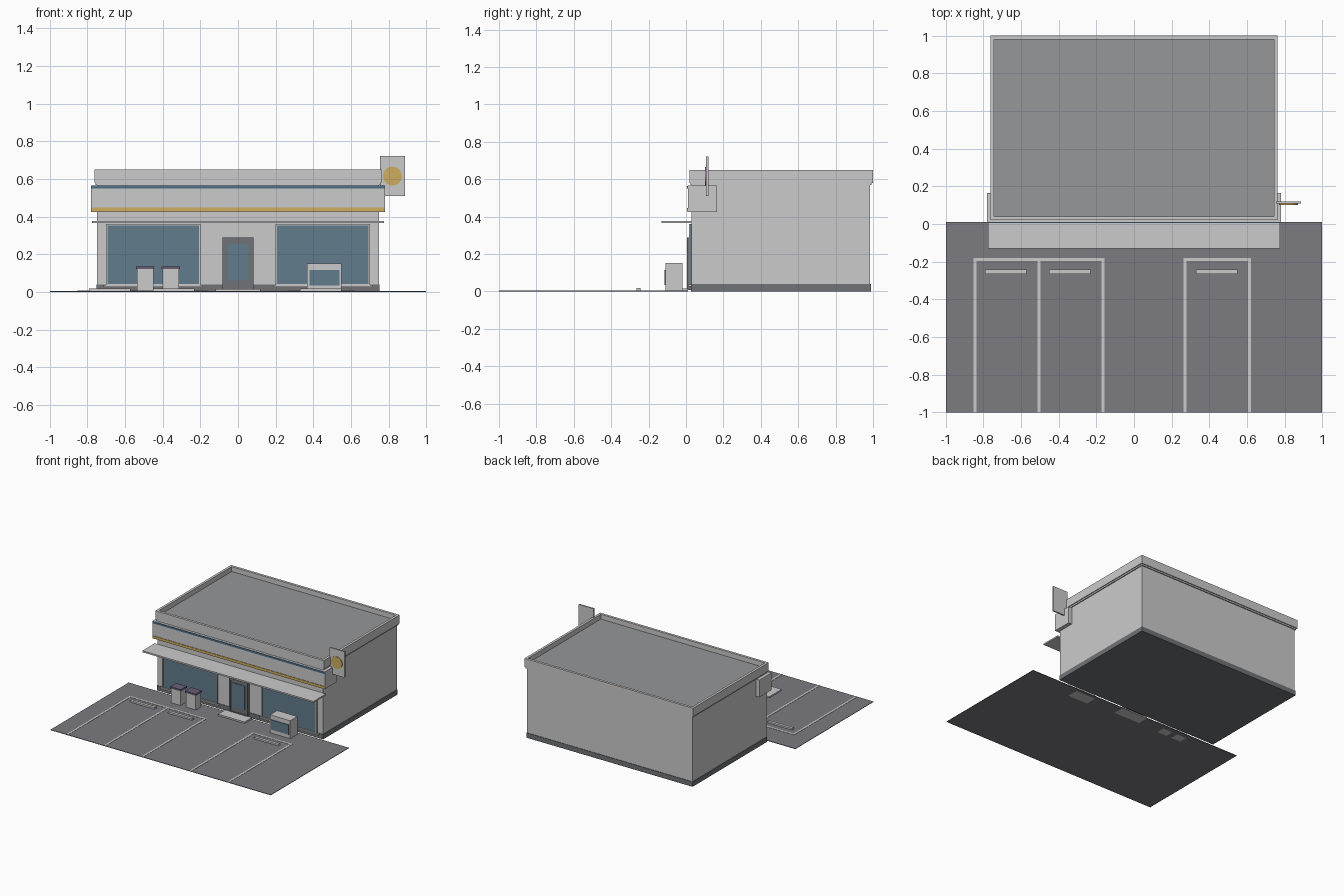
import bpy, bmesh, math
from mathutils import Matrix

if "Cube" in bpy.data.objects:
    bpy.data.objects.remove(bpy.data.objects["Cube"])


def material(name, rgb):
    m = bpy.data.materials.new(name)
    m.diffuse_color = (*rgb, 1)
    m.use_nodes = True
    m.node_tree.nodes["Principled BSDF"].inputs["Base Color"].default_value = m.diffuse_color
    return m


GLASS = material("glass_blue", (0.12, 0.2, 0.26))
GOLD = material("gold", (0.62, 0.42, 0.12))
BLUE = material("stripe_blue", (0.08, 0.16, 0.25))
ASPHALT = material("asphalt", (0.2, 0.2, 0.22))
ROOF = material("roof_grey", (0.3, 0.31, 0.32))
DARK = material("dark_grey", (0.16, 0.17, 0.18))
PURPLE = material("lid_purple", (0.14, 0.11, 0.18))


def finish(name, bm, mat):
    me = bpy.data.meshes.new(name)
    bm.to_mesh(me)
    bm.free()
    ob = bpy.data.objects.new(name, me)
    bpy.context.collection.objects.link(ob)
    if mat:
        me.materials.append(mat)
    return ob


def box(name, x, y, z, mat=None):
    """Box from (min, max) ranges on each axis."""
    bm = bmesh.new()
    size = [r[1] - r[0] for r in (x, y, z)]
    mid = [(r[0] + r[1]) / 2 for r in (x, y, z)]
    bmesh.ops.create_cube(bm, size=1, matrix=Matrix.Translation(mid) @ Matrix.Diagonal((*size, 1)))
    return finish(name, bm, mat)


def frame(name, x, z, y, t, mat=None):
    """Upright rectangular frame made of four bars."""
    for side, a, b in (("left", x[0], x[0] + t), ("right", x[1] - t, x[1])):
        box(f"{name}_{side}", (a, b), y, z, mat)
    for side, a, b in (("bottom", z[0], z[0] + t), ("top", z[1] - t, z[1])):
        box(f"{name}_{side}", (x[0] + t, x[1] - t), y, (a, b), mat)


# Building shell
box("walls", (-0.748, 0.748), (0.03, 0.985), (0.002, 0.575))
box("plinth", (-0.752, 0.752), (0.026, 0.989), (0, 0.04), DARK)
box("roof_slab", (-0.756, 0.756), (0.024, 0.993), (0.568, 0.58))
box("roof_deck", (-0.745, 0.745), (0.035, 0.985), (0.578, 0.61), ROOF)

# Parapet: ring around the roof
for s, n in ((-1, "left"), (1, "right")):
    box(f"parapet_{n}", sorted((s * 0.763, s * 0.743)), (0.02, 1.0), (0.58, 0.65))
box("parapet_front", (-0.743, 0.743), (0.02, 0.04), (0.58, 0.65))
box("parapet_back", (-0.743, 0.743), (0.98, 1.0), (0.58, 0.65))

# Fascia board with colour stripes, and canopy
box("fascia", (-0.78, 0.78), (0.01, 0.165), (0.425, 0.566))
box("fascia_stripe_top", (-0.778, 0.778), (0.006, 0.012), (0.549, 0.565), BLUE)
box("fascia_stripe_bottom", (-0.778, 0.778), (0.006, 0.012), (0.426, 0.447), GOLD)
box("canopy", (-0.775, 0.775), (-0.13, 0.03), (0.365, 0.377))

# Shop windows
for s, n in ((-1, "left"), (1, "right")):
    x = sorted((s * 0.2, s * 0.7))
    box(f"window_glass_{n}", x, (0.022, 0.032), (0.035, 0.358), GLASS)
    frame(f"window_frame_{n}", x, (0.035, 0.36), (0.016, 0.032), 0.008)
    box(f"window_sill_{n}", (x[0] - 0.015, x[1] + 0.015), (0.01, 0.032), (0.027, 0.037))

# Door and step
frame("door_frame", (-0.083, 0.083), (0.008, 0.288), (0.005, 0.03), 0.012, DARK)
box("door_leaf", (-0.071, 0.071), (0.012, 0.03), (0.02, 0.276), DARK)
box("door_glass", (-0.055, 0.055), (0.008, 0.014), (0.06, 0.255), GLASS)
box("door_step", (-0.12, 0.12), (-0.085, 0.01), (0, 0.016))

# Projecting side sign with round badge on both faces
box("side_sign", (0.753, 0.887), (0.108, 0.12), (0.51, 0.722))
box("side_sign_bracket", (0.74, 0.77), (0.11, 0.118), (0.535, 0.56))
bm = bmesh.new()
bmesh.ops.create_cone(bm, cap_ends=True, segments=32, radius1=0.05, radius2=0.05, depth=0.01,
                      matrix=Matrix.Translation((0.82, 0.107, 0.615)) @ Matrix.Rotation(math.pi / 2, 4, 'X'))
finish("side_sign_badge", bm, GOLD)

# Parking lot with bay markings and wheel stops
box("parking_lot", (-0.997, 0.997), (-1, 0.01), (0, 0.004), ASPHALT)
w = 0.008
for i, x in enumerate((-0.845, -0.505, -0.165, 0.27, 0.612)):
    box(f"bay_line_{i}", (x - w, x + w), (-1, -0.18), (0.003, 0.006))
for i, (a, b) in enumerate(((-0.845, -0.165), (0.27, 0.612))):
    box(f"bay_end_line_{i}", (a - w, b + w), (-0.196, -0.18), (0.003, 0.0062))
for i, x in enumerate((-0.68, -0.34, 0.44)):
    box(f"wheel_stop_{i}", (x - 0.11, x + 0.11), (-0.265, -0.242), (0.003, 0.017))

# Rubbish bins
for i, x in enumerate((-0.493, -0.357)):
    box(f"bin_body_{i}", (x - 0.044, x + 0.044), (-0.1, -0.03), (0, 0.124))
    box(f"bin_lid_{i}", (x - 0.048, x + 0.048), (-0.104, -0.026), (0.122, 0.136), PURPLE)

# Chest freezer with display window
box("freezer_body", (0.367, 0.55), (-0.11, -0.018), (0, 0.151))
box("freezer_glass", (0.38, 0.54), (-0.116, -0.108), (0.035, 0.115), GLASS)
